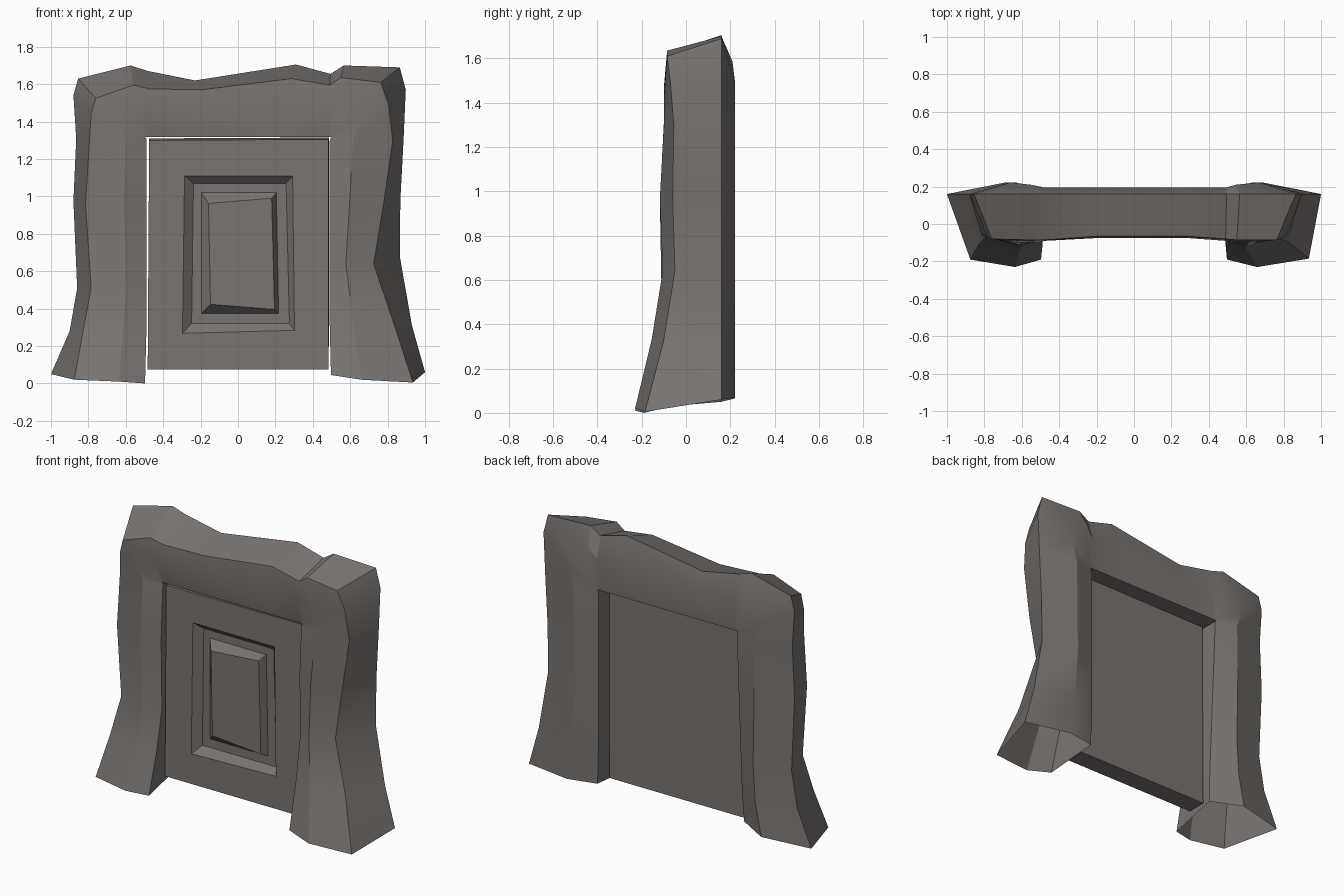
import bpy, bmesh
from mathutils import Vector

stone = bpy.data.materials.new("grey brown stone")
stone.diffuse_color = (0.193, 0.175, 0.163, 1)


def finish(name, bm, flip=False):
    bmesh.ops.remove_doubles(bm, verts=bm.verts, dist=0.002)
    bmesh.ops.recalc_face_normals(bm, faces=bm.faces)
    mesh = bpy.data.meshes.new(name)
    bm.to_mesh(mesh)
    bm.free()
    mesh.materials.append(stone)
    obj = bpy.data.objects.new(name, mesh)
    bpy.context.collection.objects.link(obj)
    bpy.ops.object.select_all(action='DESELECT')
    obj.select_set(True)
    bpy.context.view_layer.objects.active = obj
    bpy.ops.object.shade_smooth_by_angle(angle=0.45)


def loft(bm, rings, capped):
    """Skin consecutive rings of vertices, optionally closing both ends."""
    rings = [[bm.verts.new(p) for p in r] for r in rings]
    n = len(rings[0])
    for a, b in zip(rings, rings[1:]):
        for i in range(n):
            j = (i + 1) % n
            bm.faces.new((a[i], a[j], b[j], b[i]))
    if capped:
        bm.faces.new(rings[0])
        bm.faces.new(rings[-1])


# Rough stone frame, hollow under the feet, swept up the left post,
# over the lintel and down the right post
# Per station: outer back x z, outer front x z, outer front y, ridge front y
stations = [
    (-1, .05, -.875, .02, -.19, -.23),
    (-.90, .28, -.83, .27, -.11, -.16),
    (-.86, .51, -.785, .51, -.06, -.11),
    (-.88, .975, -.815, .96, -.06, -.118),
    (-.865, 1.31, -.793, 1.31, -.06, -.10),
    (-.88, 1.54, -.785, 1.445, -.07, -.10),
    (-.855, 1.63, -.76, 1.525, -.08, -.10),
    (-.575, 1.70, -.56, 1.595, -.085, -.10),
    (-.48, 1.67, -.475, 1.575, -.085, -.09),
    (-.23, 1.62, -.195, 1.57, -.065, -.075),
    (.31, 1.705, .285, 1.63, -.065, -.075),
    (.495, 1.655, .49, 1.595, -.08, -.09),
    (.565, 1.70, .55, 1.635, -.085, -.10),
    (.865, 1.69, .763, 1.61, -.085, -.10),
    (.897, 1.57, .805, 1.49, -.07, -.10),
    (.885, 1.30, .827, 1.295, -.055, -.10),
    (.868, .98, .78, .97, -.06, -.118),
    (.865, .68, .725, .64, -.05, -.105),
    (.93, .31, .83, .33, -.10, -.155),
    (1, .06, .935, .005, -.185, -.23),
]
rings = []
for bx, bz, fx, fz, yo, yr in stations:
    side = 1 if fx > 0 else -1
    foot, post, top = fz < .05, fz < 1.315, fz > 1.315
    # opening edge: the corners are shared by several stations
    half = .49 if post and not foot else .497
    ix, iz = max(-half, min(half, fx)), min(fz, 1.317)
    if foot:
        iz = 0 if side < 0 else .045
    yi = -.06 if top else min(-.06, yr + .04)
    of, ob = Vector((fx, yo, fz)), Vector((bx, .16, bz))
    inf, inb = Vector((ix, yi, iz)), Vector((ix, .185, iz))
    if side < 0 and post:
        inb.y = .12 + .05 * fz      # left post thins towards its foot
    rf = of.lerp(inf, .52 if top else .63)
    rf.y = yr
    if foot:
        rf.z = .01 if side < 0 else .02
        inb.z = .075
    # back ridge, bulging on the posts and flatter along the lintel
    if abs(fx) < .5:
        t, y = .6, .195
    elif abs(fx) < .6:
        t, y = .7, .21
    else:
        t, y = (.45 if top else .38), .222
    rb = inb.lerp(ob, t)
    rb.y = y
    rings.append([of, rf, inf, inb, rb, ob])
bm = bmesh.new()
loft(bm, rings, False)
finish("stone_frame", bm)

# Door slab with a sunken panel and a raised centre
# Each ring: y, then x z of the four corners (top left, clockwise)
door = [
    (.08, -.475, 1.31, .487, 1.315, .485, .075, -.483, .075),
    (-.048, -.475, 1.30, .485, 1.305, .485, .075, -.483, .075),
    (-.048, -.286, 1.11, .292, 1.11, .302, .284, -.297, .268),
    (-.006, -.238, 1.07, .257, 1.07, .275, .32, -.248, .32),
    (-.006, -.195, 1.02, .205, 1.02, .217, .375, -.195, .375),
    (-.048, -.158, .963, .18, .99, .195, .396, -.147, .423),
]
bm = bmesh.new()
loft(bm, [[(r[i], r[0], r[i + 1]) for i in (1, 3, 5, 7)] for r in door], True)
finish("panelled_door", bm)
